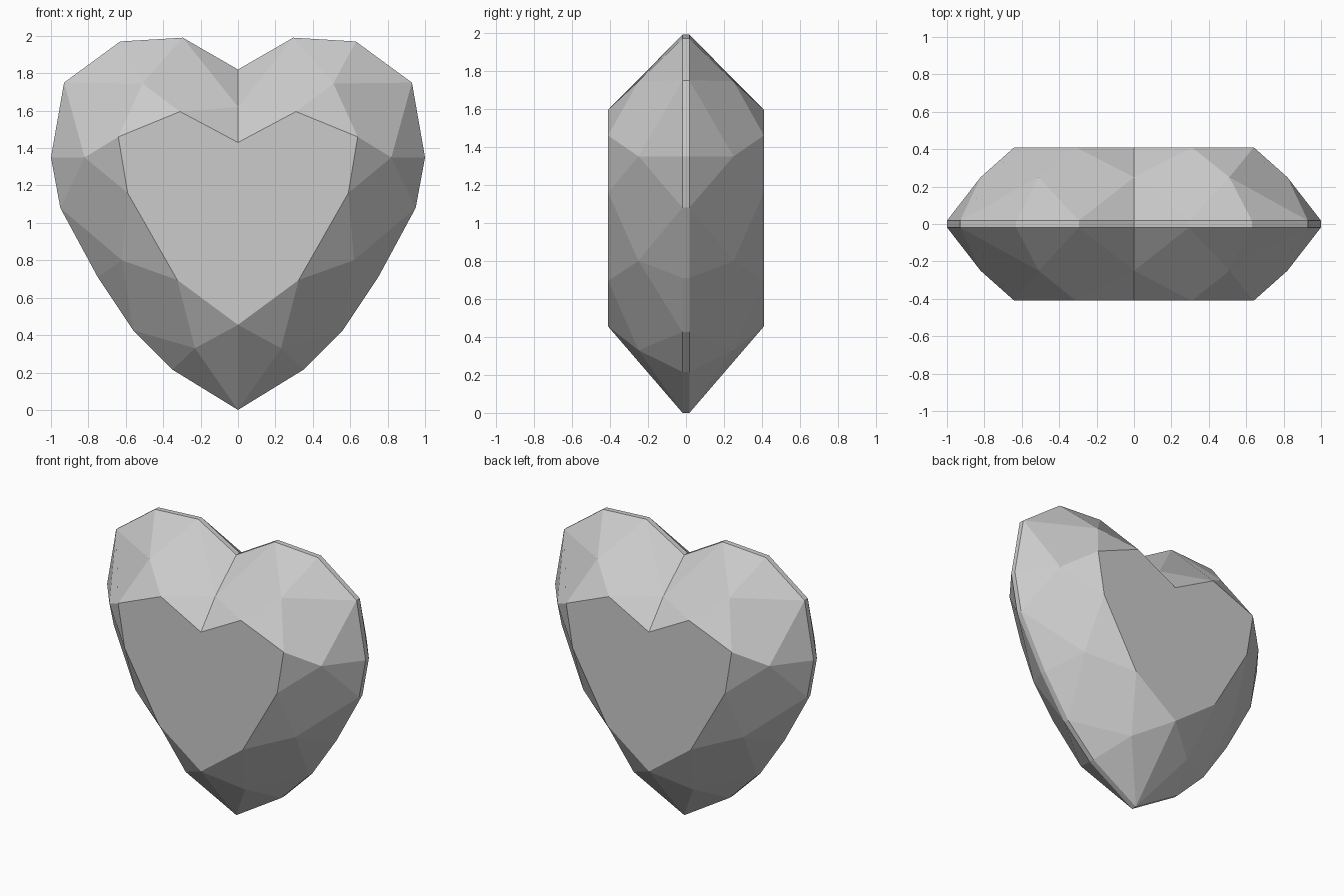
import bpy, bmesh

if "Cube" in bpy.data.objects:
    bpy.data.objects.remove(bpy.data.objects["Cube"])

G, M, T = 0.018, 0.25, 0.41   # half depths of girdle, mid ring and table

# Half outlines in (x, z), from the notch round to the bottom point
girdle = [(0, 1.82), (.295, 1.99), (.63, 1.97), (.93, 1.75), (1, 1.35),
          (.95, 1.08), (.75, .71), (.56, .425), (.35, .215), (0, 0)]
mid = [(0, 1.62), (.51, 1.745), (.82, 1.35), (.62, .80), (.23, .33)]
table = [(0, 1.43), (.31, 1.595), (.64, 1.46), (.59, 1.16), (.325, .695), (0, .455)]

bm = bmesh.new()


def add_quarter(sx, sy):
    def ring(points, depth):
        return [bm.verts.new((sx * x, sy * depth, z)) for x, z in points]
    g, m, t, seam = ring(girdle, G), ring(mid, M), ring(table, T), ring(girdle, 0)

    # Flat table
    bm.faces.new(t)
    # Star facets between table and mid ring
    for i in range(5):
        bm.faces.new((t[i], t[i + 1], m[i]))
    # Kite facets from table corners to girdle
    for i in range(1, 5):
        bm.faces.new((t[i], m[i - 1], g[2 * i - 1], m[i]))
    bm.faces.new((t[5], m[4], g[9]))
    # Girdle facets
    bm.faces.new((m[0], g[0], g[1]))
    for i in range(1, 5):
        for j in (2 * i - 1, 2 * i):
            bm.faces.new((m[i], g[j], g[j + 1]))
    # Thin girdle band
    for i in range(9):
        bm.faces.new((g[i], g[i + 1], seam[i + 1], seam[i]))


for sx in (1, -1):
    for sy in (1, -1):
        add_quarter(sx, sy)

bmesh.ops.remove_doubles(bm, verts=bm.verts, dist=1e-4)
bmesh.ops.recalc_face_normals(bm, faces=bm.faces)

mesh = bpy.data.meshes.new("heart_gem")
bm.to_mesh(mesh)
bm.free()
bpy.context.collection.objects.link(bpy.data.objects.new("heart_gem", mesh))
